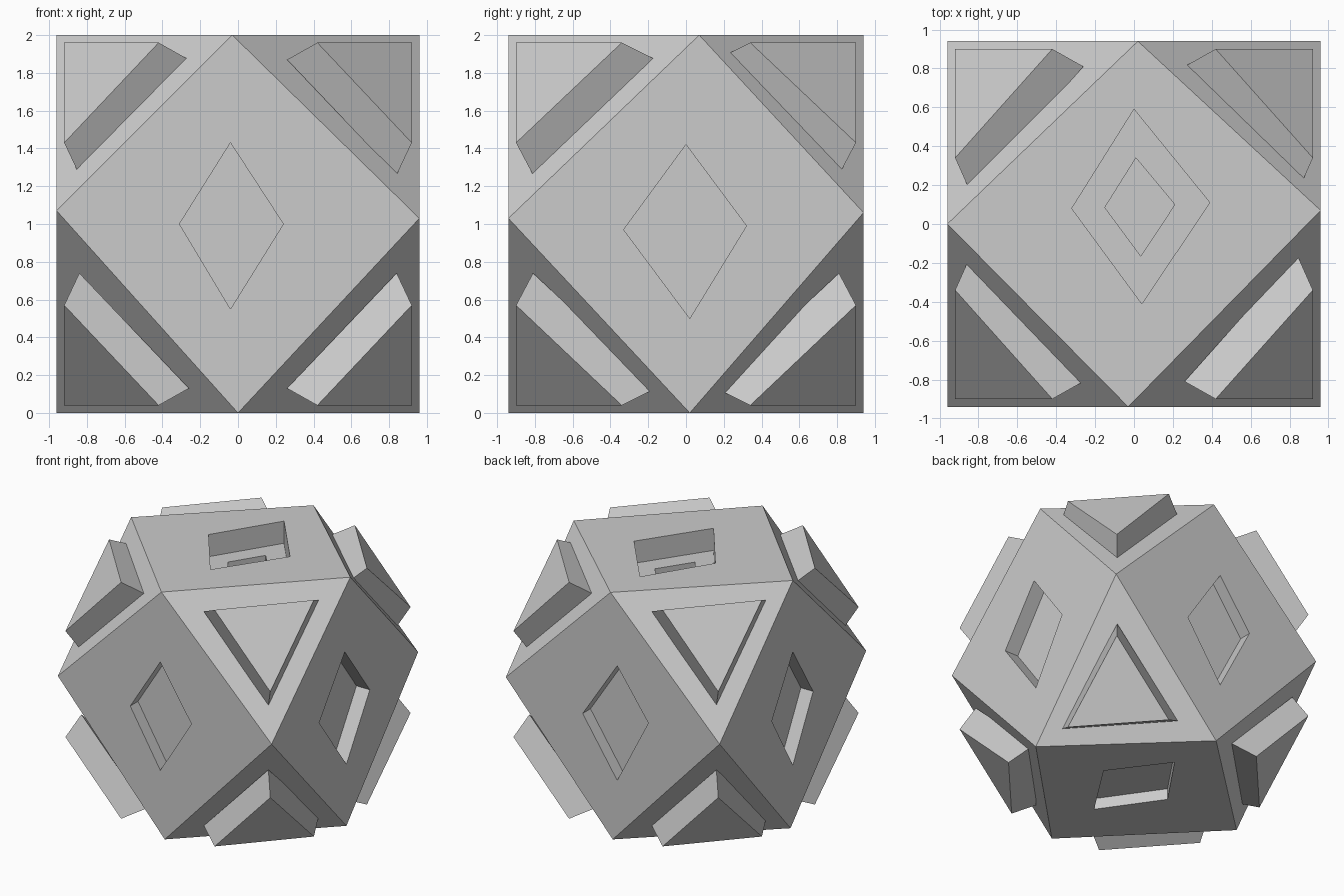
import bpy, bmesh
from mathutils import Vector

if "Cube" in bpy.data.objects:
    bpy.data.objects.remove(bpy.data.objects["Cube"])

X, Y = 0.96, 0.94   # half widths of the body; it spans z = 0..2


def make_object(name, bm):
    bmesh.ops.recalc_face_normals(bm, faces=bm.faces)
    mesh = bpy.data.meshes.new(name)
    bm.to_mesh(mesh)
    bm.free()
    obj = bpy.data.objects.new(name, mesh)
    bpy.context.collection.objects.link(obj)
    return obj


def loft(name, ring_a, ring_b):
    """Closed solid between two matching rings of points."""
    bm = bmesh.new()
    a = [bm.verts.new(p) for p in ring_a]
    b = [bm.verts.new(p) for p in ring_b]
    bm.faces.new(a)
    bm.faces.new(b)
    n = len(a)
    for i in range(n):
        j = (i + 1) % n
        bm.faces.new((a[i], a[j], b[j], b[i]))
    return make_object(name, bm)


# Body: slightly irregular cuboctahedron
corners = [
    (0.02, Y, 2), (X, 0.07, 2), (-0.03, -Y, 2), (-X, 0, 2),            # top
    (X, Y, 1.06), (X, -Y, 1.03), (-X, -Y, 1.07), (-X, Y, 1.03),        # middle
    (0, Y, 0), (X, 0.02, 0), (0, -Y, 0), (-X, 0.03, 0),                # bottom
]
bm = bmesh.new()
for c in corners:
    bm.verts.new(c)
bmesh.ops.convex_hull(bm, input=bm.verts)
bmesh.ops.dissolve_limit(bm, angle_limit=0.01, verts=bm.verts, edges=bm.edges)
body = make_object("body", bm)


# Diamond pockets sunk into the six square faces
def cut_pocket(axis, level, inward, depth, diamond, lip=0.05):
    def ring(h):
        pts = []
        for p in diamond:
            v = list(p)
            v.insert(axis, level + inward * h)
            pts.append(Vector(v))
        return pts
    cutter = loft("pocket_cutter", ring(-lip), ring(depth))
    cutter.hide_render = True
    mod = body.modifiers.new("pocket", 'BOOLEAN')
    mod.operation = 'DIFFERENCE'
    mod.solver = 'EXACT'
    mod.object = cutter
    bpy.context.view_layer.objects.active = body
    bpy.ops.object.modifier_apply(modifier=mod.name)
    bpy.data.objects.remove(cutter)


pockets = [
    (1, -Y, 1, 0.10, [(-0.04, 1.43), (0.24, 1.0), (-0.04, 0.55), (-0.31, 1.0)]),     # front
    (1, Y, -1, 0.10, [(-0.04, 1.42), (-0.32, 1.03), (-0.04, 0.49), (0.27, 0.95)]),   # back
    (0, X, -1, 0.12, [(0, 1.42), (0.32, 0.99), (0.02, 0.50), (-0.33, 0.97)]),        # right
    (0, -X, 1, 0.11, [(0, 1.42), (-0.26, 1.0), (0, 0.50), (0.27, 0.96)]),            # left
    (2, 0, 1, 0.09, [(0.03, 0.50), (0.35, 0.07), (0.04, -0.41), (-0.28, 0.05)]),     # bottom
    (2, 2, -1, 0.18, [(0, 0.59), (0.39, 0.11), (0.04, -0.41), (-0.32, 0.08)]),       # top
    (2, 2, -1, 0.28, [(0.01, 0.34), (0.21, 0.10), (0.035, -0.165), (-0.15, 0.085)]), # top inner
]
for p in pockets:
    cut_pocket(*p)

# Tapered triangular studs on the eight corner faces (one octant, mirrored)
base = [(0.84, 0.81, 0.26), (0.26, 0.81, 0.87), (0.84, 0.16, 0.87)]
tip = [(0.92, 0.90, 0.43), (0.42, 0.90, 0.96), (0.92, 0.34, 0.96)]
studs = loft("corner_studs", base, tip)
studs.location.z = 1
mirror = studs.modifiers.new("mirror", 'MIRROR')
mirror.use_axis = (True, True, True)
mirror.use_mirror_merge = False
